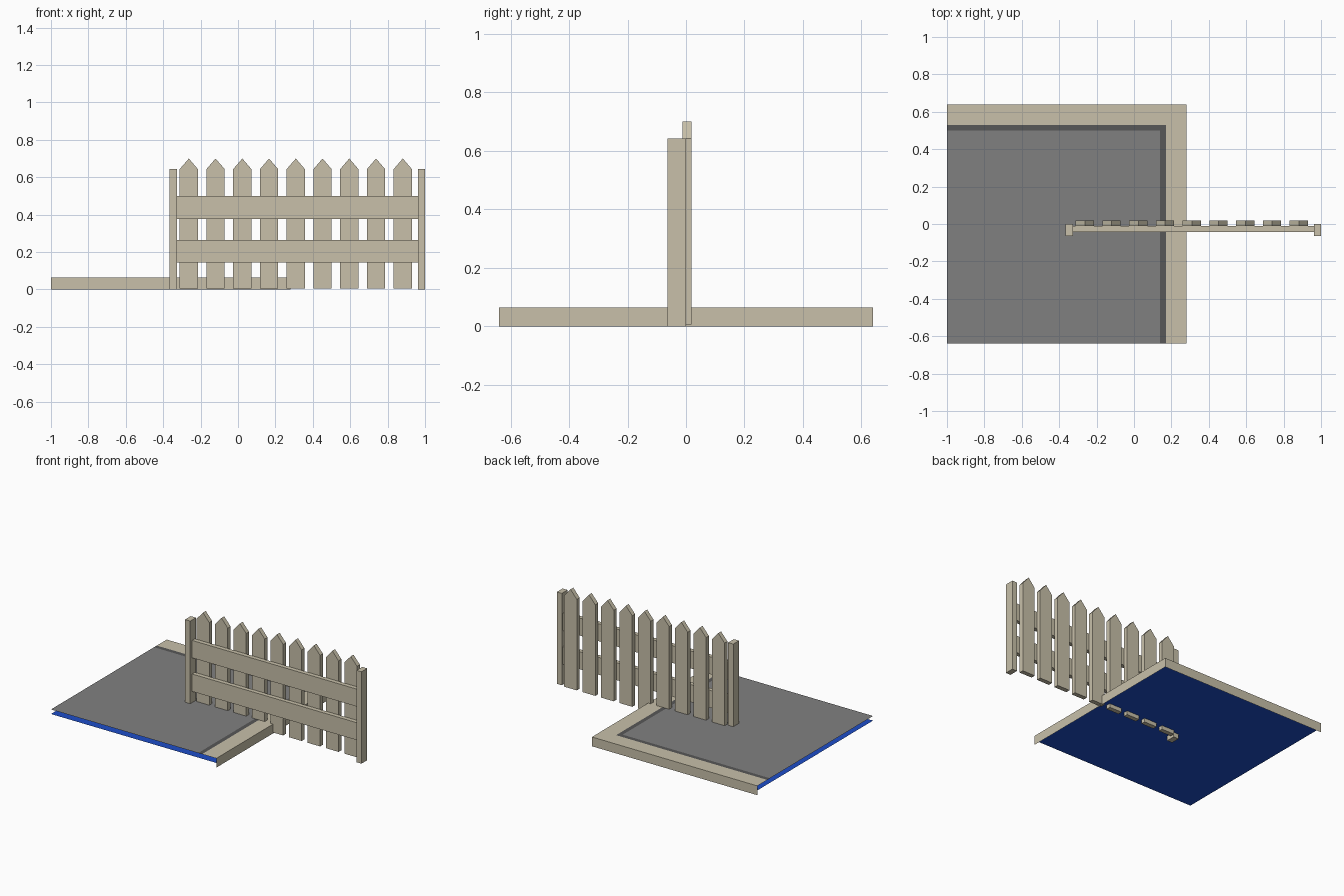
import bpy, bmesh

if "Cube" in bpy.data.objects:
    bpy.data.objects.remove(bpy.data.objects["Cube"])

def material(name, rgb):
    m = bpy.data.materials.new(name)
    m.diffuse_color = (*rgb, 1)
    m.use_nodes = True
    m.node_tree.nodes["Principled BSDF"].inputs["Base Color"].default_value = m.diffuse_color
    return m

BEIGE = material("beige", (0.58, 0.53, 0.40))
GREY = material("grey", (0.216, 0.216, 0.216))
DARK = material("dark_grey", (0.095, 0.095, 0.095))
BLUE = material("blue", (0.012, 0.075, 0.58))

def mesh_object(name, bm, mat):
    me = bpy.data.meshes.new(name)
    bm.to_mesh(me)
    bm.free()
    me.materials.append(mat)
    ob = bpy.data.objects.new(name, me)
    bpy.context.collection.objects.link(ob)
    return ob

def prism(name, outline, y0, y1, mat):
    """Extrude an x/z outline from y0 to y1."""
    bm = bmesh.new()
    f = bm.faces.new([bm.verts.new((x, y0, z)) for x, z in outline])
    ext = bmesh.ops.extrude_face_region(bm, geom=[f])["geom"]
    bmesh.ops.translate(bm, vec=(0, y1 - y0, 0),
                        verts=[v for v in ext if isinstance(v, bmesh.types.BMVert)])
    bmesh.ops.recalc_face_normals(bm, faces=bm.faces)
    return mesh_object(name, bm, mat)

def box(name, x0, x1, y0, y1, z0, z1, mat):
    return prism(name, [(x0, z0), (x1, z0), (x1, z1), (x0, z1)], y0, y1, mat)

def sheet(name, outline, z, mat):
    """Flat upward-facing sheet from an x/y outline."""
    bm = bmesh.new()
    bm.faces.new([bm.verts.new((x, y, z)) for x, y in outline])
    return mesh_object(name, bm, mat)

# Ground tile extents
X0, X1, Y0, Y1, TOP = -1.0, 0.28, -0.64, 0.64, 0.065

def rect(inset):
    return [(X0, Y0), (X1 - inset, Y0), (X1 - inset, Y1 - inset), (X0, Y1 - inset)]

def l_strip(a, b):
    """L-shaped band along the right and back, between two insets."""
    return [(X1 - b, Y0), (X1 - a, Y0), (X1 - a, Y1 - a),
            (X0, Y1 - a), (X0, Y1 - b), (X1 - b, Y1 - b)]

CURB, GUTTER = 0.11, 0.14

# Curb: L-shaped top with open outer walls
bm = bmesh.new()
bm.faces.new([bm.verts.new((x, y, TOP)) for x, y in l_strip(0, CURB)])
wall = [(X1, Y0), (X1, Y1), (X0, Y1)]
for (ax, ay), (bx, by) in zip(wall, wall[1:]):
    bm.faces.new([bm.verts.new(p) for p in
                  ((ax, ay, 0), (bx, by, 0), (bx, by, TOP), (ax, ay, TOP))])
bmesh.ops.remove_doubles(bm, verts=bm.verts, dist=1e-5)
mesh_object("curb", bm, BEIGE)

# Paving, gutter and the blue underside
sheet("gutter", l_strip(CURB, GUTTER), TOP, DARK)
sheet("paving", rect(GUTTER), TOP, GREY)
sheet("underside", rect(0.0)[::-1], 0.033, BLUE)

# Fence posts
for side, x0, x1 in (("left", -0.366, -0.326), ("right", 0.962, 1.0)):
    box(f"{side}_post", x0, x1, -0.063, 0.0, 0.0, 0.643, BEIGE)

# Rails
for name, z0 in (("lower_rail", 0.143), ("upper_rail", 0.378)):
    box(name, -0.327, 0.963, -0.042, -0.012, z0, z0 + 0.122, BEIGE)

# Pointed pickets
for i in range(9):
    c, h = -0.263 + i * 0.143, 0.049
    prism(f"picket_{i + 1}",
          [(c - h, 0.006), (c + h, 0.006), (c + h, 0.643), (c, 0.70), (c - h, 0.643)],
          -0.012, 0.019, BEIGE)
